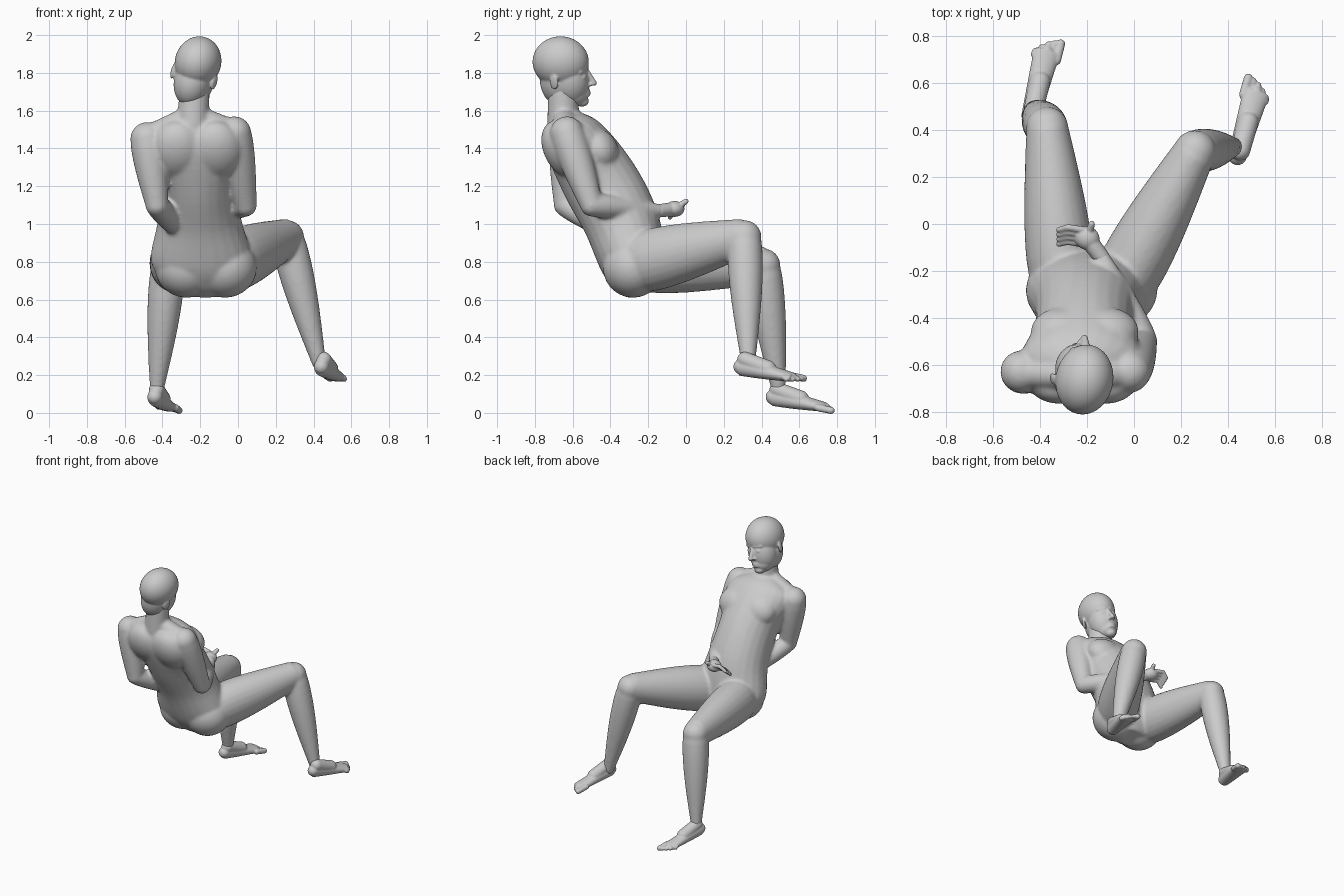
import bpy, bmesh, math
from mathutils import Vector, Matrix

if "Cube" in bpy.data.objects:
    bpy.data.objects.remove(bpy.data.objects["Cube"])

grey = (0.6, 0.6, 0.6, 1)
skin = bpy.data.materials.new("plain_grey")
skin.use_nodes = True
skin.diffuse_color = grey
skin.node_tree.nodes["Principled BSDF"].inputs["Base Color"].default_value = grey


def turned(axis, angle):
    return Matrix.Rotation(angle, 4, axis)


def ball(bm, centre, size, rotation=Matrix()):
    matrix = Matrix.Translation(centre) @ rotation @ Matrix.Diagonal((*size, 1))
    bmesh.ops.create_uvsphere(bm, u_segments=36, v_segments=24, radius=1, matrix=matrix)


def skin_rings(bm, rings, sides=24):
    """Bridge (centre, side vector, depth vector) ellipses into a closed tube."""
    loops = []
    for centre, side, depth in rings:
        angles = [math.tau * k / sides for k in range(sides)]
        loops.append([bm.verts.new(centre + side * math.cos(a) + depth * math.sin(a))
                      for a in angles])
    for low, high in zip(loops, loops[1:]):
        for k in range(sides):
            bm.faces.new((low[k - 1], low[k], high[k], high[k - 1]))
    bm.faces.new(loops[0][::-1])
    bm.faces.new(loops[-1])


def limb(bm, start, end, start_width, end_width, swell=0, start_depth=1, end_depth=1):
    """Tapered, round-ended limb; swell adds muscle towards the start."""
    start, end = Vector(start), Vector(end)
    axis = (end - start).normalized()
    reference = Vector((0, 0, 1)) if abs(axis.x) > 0.8 else Vector((1, 0, 0))
    side = (reference - axis * reference.dot(axis)).normalized()
    depth = axis.cross(side)
    rings, steps = [], 12
    for i in range(steps + 1):
        t = i / steps
        width = start_width + (end_width - start_width) * t
        width += swell * math.sin(math.pi * t ** 0.7)
        ratio = start_depth + (end_depth - start_depth) * t
        rings.append((start.lerp(end, t), side * width, depth * width * ratio))
    skin_rings(bm, rings)
    for centre, width, ratio in ((start, start_width, start_depth), (end, end_width, end_depth)):
        ball(bm, centre, [width * min(1, ratio)] * 3)


def smooth_curve(points, steps=5):
    """Pass a smooth curve through the given vectors."""
    padded = [points[0]] + points + [points[-1]]
    curve = []
    for a, b, c, d in zip(padded, padded[1:], padded[2:], padded[3:]):
        for i in range(steps):
            t = i / steps
            enter, leave = (c - a) / 2, (d - b) / 2
            rise = t * t * (3 - 2 * t)
            curve.append(b.lerp(c, rise) + enter * t * (1 - t) ** 2 - leave * t * t * (1 - t))
    return curve + [points[-1]]


def fuse(name, bm, voxel, smoothing):
    """Merge the overlapping solids into one continuous skin."""
    bmesh.ops.recalc_face_normals(bm, faces=bm.faces)
    mesh = bpy.data.meshes.new(name)
    bm.to_mesh(mesh)
    bm.free()
    mesh.materials.append(skin)
    part = bpy.data.objects.new(name, mesh)
    bpy.context.collection.objects.link(part)
    merge = part.modifiers.new("merge", 'REMESH')
    merge.mode = 'VOXEL'
    merge.voxel_size = voxel
    merge.use_smooth_shade = True
    soften = part.modifiers.new("soften", 'SMOOTH')
    soften.iterations = smoothing


# Joints
neck_base, neck_top = (-.24, -.65, 1.53), (-.23, -.65, 1.7)
left_shoulder, left_elbow, left_wrist = (-.02, -.63, 1.48), (.04, -.5, 1.1), (-.14, -.14, 1.07)
right_shoulder, right_elbow, right_wrist = (-.48, -.63, 1.45), (-.43, -.64, 1.1), (-.25, -.3, .9)
left_hip, left_knee, left_ankle = (-.03, -.22, .8), (.26, .31, .93), (.43, .33, .26)
right_hip, right_knee, right_ankle = (-.31, -.2, .8), (-.37, .41, .78), (-.43, .49, .12)

# Torso: (y, z, half width, half depth) from seat to neck, leaning back
torso_sections = [Vector(section) for section in (
    (-.23, .63, .12, .08), (-.25, .7, .21, .14), (-.28, .81, .27, .18), (-.35, 1.03, .22, .2),
    (-.47, 1.25, .21, .2), (-.6, 1.46, .26, .16), (-.66, 1.56, .1, .08))]
body = bmesh.new()
torso = smooth_curve(torso_sections)
rings = []
for i, (y, z, width, depth) in enumerate(torso):
    before, after = torso[max(i - 1, 0)], torso[min(i + 1, len(torso) - 1)]
    forward = Vector((0, after[1] - before[1], before[0] - after[0])).normalized()
    sway = -.17 - .07 * i / len(torso)
    rings.append((Vector((sway, y, z)), Vector((width, 0, 0)), forward * depth))
skin_rings(body, rings)
lean = turned('X', .5)
for sign in (-1, 1):
    ball(body, (sign * .09 - .21, -.46, 1.39), (.14, .1, .12), lean)     # chest
    ball(body, (sign * .1 - .22, -.64, 1.39), (.15, .11, .17), lean)     # upper back
    ball(body, (sign * .1 - .17, -.28, .77), (.17, .16, .16))            # buttock
limb(body, neck_base, neck_top, .085, .08)

# Arms and the slopes from neck to shoulder
for shoulder, elbow, wrist in ((left_shoulder, left_elbow, left_wrist),
                               (right_shoulder, right_elbow, right_wrist)):
    limb(body, Vector(neck_base).lerp(Vector(neck_top), .3), shoulder, .055, .07)
    limb(body, shoulder, elbow, .09, .06, .01)
    limb(body, elbow, wrist, .06, .035, .01)

# Legs
for hip, knee, ankle in ((left_hip, left_knee, left_ankle),
                         (right_hip, right_knee, right_ankle)):
    limb(body, hip, knee, .14, .09, .015, 1.15, 1.1)
    limb(body, knee, ankle, .086, .037, .02)
fuse("body", body, .011, 6)


def foot(name, heel, toe, inner):
    """Foot from heel to toe; inner is the x sign of the big toe side."""
    bm = bmesh.new()
    limb(bm, (0, .05, .05), (0, .34, .025), .04, .058, 0, 1.2, .4)
    limb(bm, (0, .07, .09), (0, .2, .055), .042, .045)
    for i in range(5):
        across = inner * (.05 - .025 * i)
        radius = .014 if i else .019
        reach = .385 - .004 * i * i
        limb(bm, (across, .31, .025), (across, reach, .018), radius, radius)
    direction = (Vector(toe) - Vector(heel)).normalized()
    heading = turned('Z', -math.atan2(direction.x, direction.y))
    placement = Matrix.Translation(heel) @ heading @ turned('X', math.asin(direction.z))
    bmesh.ops.transform(bm, verts=bm.verts, matrix=placement @ turned('Y', .12))
    fuse(name, bm, .006, 3)


foot("left_foot", (.42, .24, .2), (.53, .6, .16), -1)
foot("right_foot", (-.46, .41, .04), (-.36, .79, 0), 1)

# Hand resting in front of the belly, fingers curling to the right
hand = bmesh.new()
palm = Vector((-.2, -.06, 1.08))
limb(hand, left_wrist, palm, .035, .038)
ball(hand, palm, (.055, .05, .042), turned('Z', -.6))
for i in range(4):
    knuckle = palm + Vector((-.02, .035 - .02 * i, .02 - .015 * i))
    middle = knuckle + Vector((-.06, .01, .01))
    limb(hand, knuckle, middle, .015, .014)
    limb(hand, middle, middle + Vector((-.04, -.01, -.03)), .014, .012)
limb(hand, palm, palm + Vector((.02, .06, .04)), .02, .014)
fuse("hand", hand, .005, 2)

# Head, built facing +y, then turned and tilted
head = bmesh.new()
ball(head, (0, -.01, .08), (.122, .15, .137))     # skull
ball(head, (0, -.015, -.02), (.1, .11, .14))      # nape
ball(head, (0, .035, -.02), (.104, .106, .14))    # face
ball(head, (0, .05, -.09), (.078, .083, .07))     # jaw
ball(head, (0, .095, -.135), (.038, .036, .028))  # chin
limb(head, (0, .13, .03), (0, .163, -.035), .012, .016)   # nose
for height in (-.082, -.098):
    ball(head, (0, .125, height), (.032, .018, .01))      # lip
for sign in (-1, 1):
    ball(head, (sign * .015, .143, -.04), (.012, .014, .01))          # nostril
    ball(head, (sign * .042, .12, .01), (.02, .012, .01))             # eye
    limb(head, (sign * .02, .13, .045), (sign * .07, .106, .042), .008, .008)   # brow
    ball(head, (sign * .115, -.03, 0), (.01, .026, .042), turned('Z', -.35 * sign))   # ear
pose = Matrix.Translation((-.23, -.65, 1.78)) @ turned('Z', -.17) @ turned('Y', .26)
bmesh.ops.transform(head, verts=head.verts, matrix=pose)
fuse("head", head, .006, 5)
